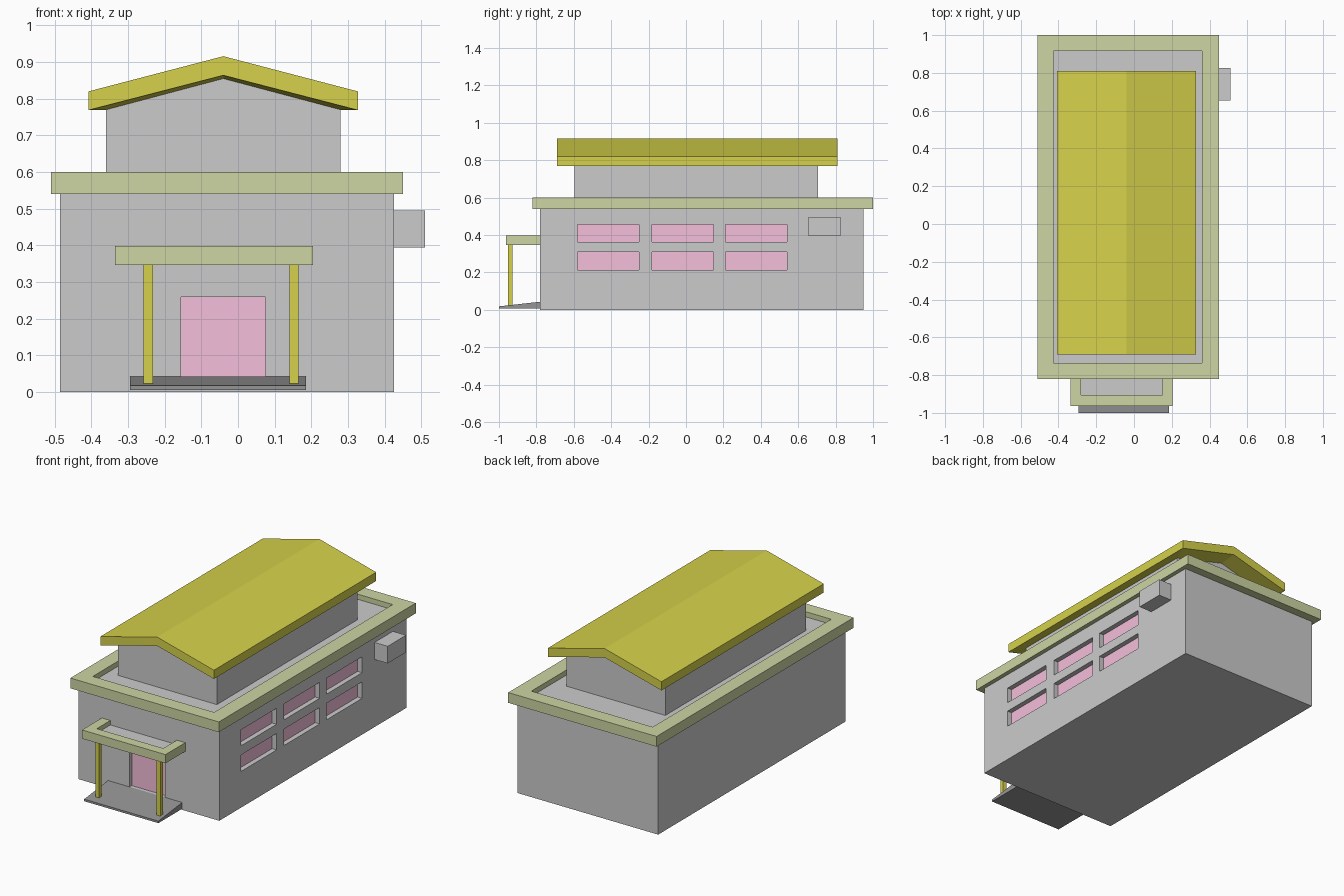
import bpy, bmesh

if "Cube" in bpy.data.objects:
    bpy.data.objects.remove(bpy.data.objects["Cube"])


def material(name, rgb):
    m = bpy.data.materials.new(name)
    m.diffuse_color = (*rgb, 1)
    m.use_nodes = True
    m.node_tree.nodes["Principled BSDF"].inputs["Base Color"].default_value = m.diffuse_color
    return m


olive = material("olive", (0.67, 0.64, 0.07))
green = material("trim green", (0.61, 0.66, 0.36))
pink = material("pink", (0.91, 0.52, 0.71))
dark = material("dark grey", (0.30, 0.30, 0.30))
mid = material("mid grey", (0.59, 0.59, 0.59))


def finish(name, bm, mat=None):
    bmesh.ops.recalc_face_normals(bm, faces=bm.faces)
    me = bpy.data.meshes.new(name)
    bm.to_mesh(me)
    bm.free()
    ob = bpy.data.objects.new(name, me)
    bpy.context.collection.objects.link(ob)
    if mat:
        me.materials.append(mat)
    return ob


def add_loft(bm, rings, caps):
    """Join equal rings of points with quads; caps are index lists closing both ends."""
    vs = [[bm.verts.new(p) for p in r] for r in rings]
    n = len(vs[0])
    for a, b in zip(vs, vs[1:]):
        for i in range(n):
            j = (i + 1) % n
            bm.faces.new((a[i], a[j], b[j], b[i]))
    for c in caps:
        bm.faces.new([vs[0][i] for i in c])
        bm.faces.new([vs[-1][i] for i in c])


def rect(x, y, z):
    return [(x[0], y[0], z), (x[1], y[0], z), (x[1], y[1], z), (x[0], y[1], z)]


def add_box(bm, x, y, z):
    add_loft(bm, [rect(x, y, z[0]), rect(x, y, z[1])], [range(4)])


def box(name, x, y, z, mat=None):
    bm = bmesh.new()
    add_box(bm, x, y, z)
    return finish(name, bm, mat)


# Main building, with recesses for the door and the right-hand windows
SIDE, FRONT, DEPTH = 0.425, -0.78, 0.032
DOOR_X, DOOR_Z = (-0.155, 0.075), (0.043, 0.26)
windows = [((y, y + 0.33), z)
           for y in (-0.58, -0.182, 0.21)
           for z in ((0.212, 0.308), (0.362, 0.455))]

body = box("main_building", (-0.485, SIDE), (FRONT, 0.95), (0, 0.57))
bm = bmesh.new()
add_box(bm, DOOR_X, (FRONT - 0.1, FRONT + 0.025), DOOR_Z)
for y, z in windows:
    add_box(bm, (SIDE - DEPTH, SIDE + 0.1), y, z)
cutter = finish("opening_cutter", bm)
cutter.hide_render = True
cutter.display_type = 'WIRE'
mod = body.modifiers.new("openings", 'BOOLEAN')
mod.operation = 'DIFFERENCE'
mod.solver = 'EXACT'
mod.object = cutter

# Door and window panes at the back of the recesses
box("door", DOOR_X, (FRONT + 0.02, FRONT + 0.03), DOOR_Z, pink)
for i, (y, z) in enumerate(windows):
    box(f"window_pane_{i + 1}", (SIDE - DEPTH - 0.005, SIDE - DEPTH + 0.003), y, z, pink)

# Mitred trim frame around the flat roof
outer = (-0.51, 0.45), (-0.82, 1.0)
inner = (-0.425, 0.36), (-0.735, 0.915)
bm = bmesh.new()
loop = [rect(*outer, 0.54), rect(*outer, 0.60), rect(*inner, 0.60), rect(*inner, 0.54)]
add_loft(bm, loop + loop[:1], [])
bmesh.ops.remove_doubles(bm, verts=bm.verts, dist=1e-5)
finish("roof_trim", bm, green)


# Upper storey with a gabled roof
def gable_ring(x, y, eave, ridge):
    front = [(x[0], eave), (-0.04, ridge), (x[1], eave)]
    return ([(px, y[0], pz) for px, pz in front]
            + [(px, y[1], pz) for px, pz in reversed(front)])


slopes = [(0, 1, 4, 5), (1, 2, 3, 4)]
wall_x, wall_y = (-0.36, 0.28), (-0.595, 0.705)
roof_x, roof_y = (-0.408, 0.327), (-0.69, 0.81)
wall_top = gable_ring(wall_x, wall_y, 0.77, 0.855)
bm = bmesh.new()
add_loft(bm, [gable_ring(wall_x, wall_y, 0.56, 0.56), wall_top], slopes)
finish("upper_storey", bm)
bm = bmesh.new()
add_loft(bm, [wall_top,
              gable_ring(roof_x, roof_y, 0.769, 0.864),
              gable_ring(roof_x, roof_y, 0.82, 0.916)], slopes)
finish("gable_roof", bm, olive)

# Porch canopy: U-shaped trim around a flat panel
u = [(-0.335, FRONT), (-0.335, -0.963), (0.205, -0.963), (0.205, FRONT),
     (0.15, FRONT), (0.15, -0.905), (-0.28, -0.905), (-0.28, FRONT)]
bm = bmesh.new()
add_loft(bm, [[(x, y, z) for x, y in u] for z in (0.347, 0.398)],
         [(0, 1, 6, 7), (1, 2, 5, 6), (2, 3, 4, 5)])
finish("canopy_trim", bm, green)
box("canopy_panel", (-0.30, 0.17), (-0.93, FRONT), (0.35, 0.372))

# Canopy posts
for side, x in (("left", -0.257), ("right", 0.14)):
    box(f"{side}_post", (x, x + 0.025), (-0.952, -0.928), (0.022, 0.35), olive)

# Sloping entrance ramp
profile = [(-1.0, 0.006), (-1.0, 0.018), (FRONT, 0.043), (FRONT, 0.006)]
bm = bmesh.new()
add_loft(bm, [[(x, y, z) for y, z in profile] for x in (-0.295, 0.185)], [range(4)])
finish("entrance_ramp", bm, dark)

# Wall-mounted air unit
box("air_unit", (SIDE - 0.005, 0.51), (0.655, 0.825), (0.395, 0.495), mid)
